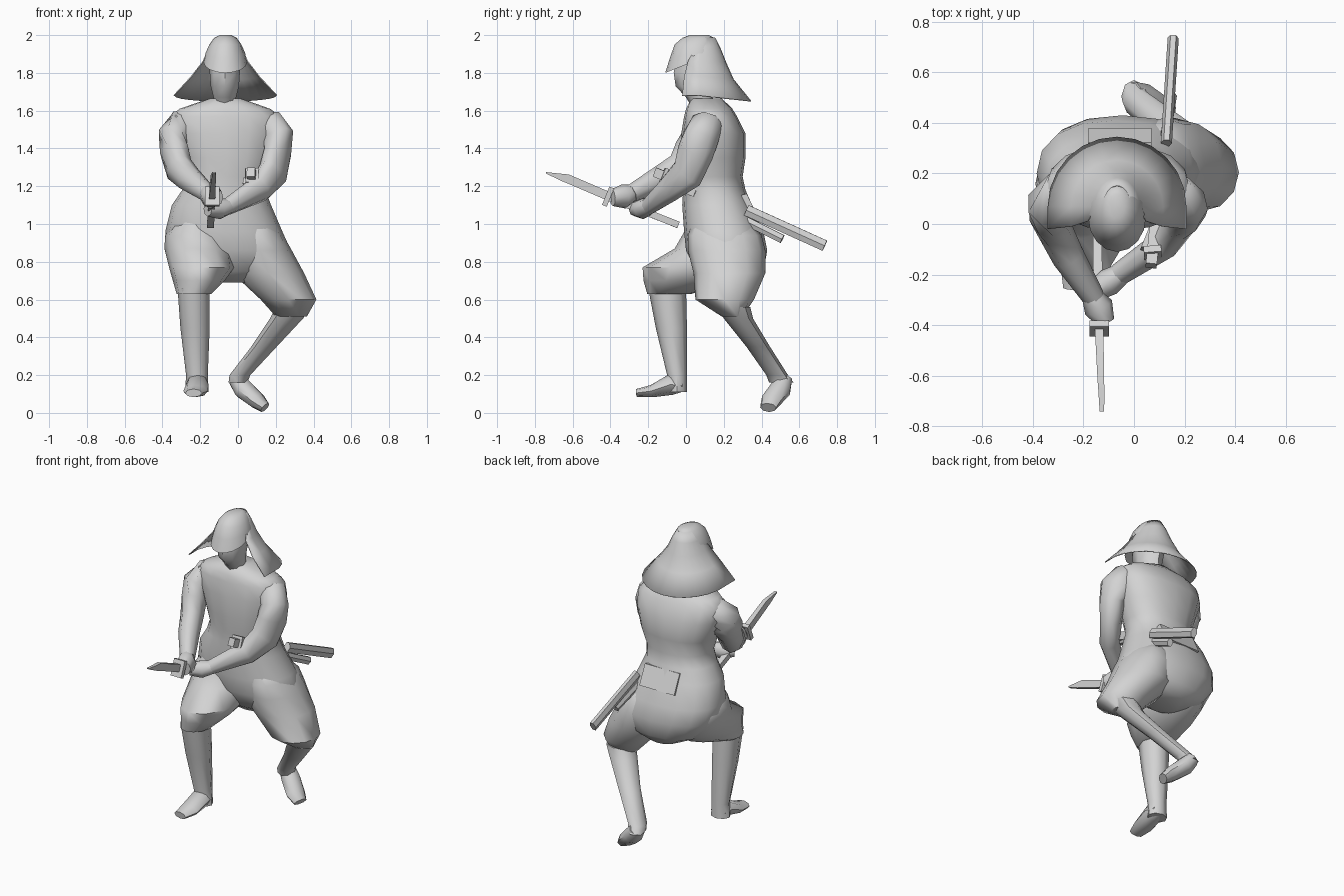
import bpy, bmesh, math
from mathutils import Vector

grey = bpy.data.materials.new("plain grey")
grey.diffuse_color = (0.65, 0.65, 0.65, 1)


def finish(name, bm, angle=50):
    """Turn a bmesh into a named, smooth-by-angle object."""
    bmesh.ops.recalc_face_normals(bm, faces=bm.faces)
    me = bpy.data.meshes.new(name)
    bm.to_mesh(me)
    bm.free()
    me.materials.append(grey)
    ob = bpy.data.objects.new(name, me)
    bpy.context.collection.objects.link(ob)
    bpy.ops.object.select_all(action='DESELECT')
    ob.select_set(True)
    bpy.context.view_layer.objects.active = ob
    bpy.ops.object.shade_smooth_by_angle(angle=math.radians(angle))
    return ob


def skin(name, rings, angle=50):
    """Bridge equal rings of points and cap both ends."""
    bm = bmesh.new()
    loops = [[bm.verts.new(p) for p in r] for r in rings]
    n = len(loops[0])
    for a, b in zip(loops, loops[1:]):
        for i in range(n):
            j = (i + 1) % n
            bm.faces.new((a[i], a[j], b[j], b[i]))
    bm.faces.new(loops[0])
    bm.faces.new(loops[-1])
    return finish(name, bm, angle)


def stack(name, levels, n=10, angle=50, power=1.0):
    """Rings from (z, x0, x1, y0, y1, rise along y); power under 1 is boxier."""
    def soft(v):
        return math.copysign(abs(v) ** power, v) if abs(v) > 1e-6 else 0.0
    rings = []
    for z, x0, x1, y0, y1, *tilt in levels:
        ring = []
        for i in range(n):
            a = 2 * math.pi * i / n
            y = (y0 + y1) / 2 + (y1 - y0) / 2 * soft(math.sin(a))
            x = (x0 + x1) / 2 + (x1 - x0) / 2 * soft(math.cos(a))
            ring.append((x, y, z + (y - y0) * (tilt[0] if tilt else 0)))
        rings.append(ring)
    return skin(name, rings, angle)


def tube(name, path, n=8, angle=50, turn=0.0):
    """Rings square to a path of (x, y, z, side radius, upright radius)."""
    pts = [Vector(p[:3]) for p in path]
    rings = []
    for k, p in enumerate(path):
        d = (pts[min(k + 1, len(pts) - 1)] - pts[max(k - 1, 0)]).normalized()
        side = d.cross(Vector((0, 0, 1))).normalized()
        up = side.cross(d)
        rings.append([pts[k] + side * p[3] * math.cos(turn + 2 * math.pi * i / n)
                      + up * p[4] * math.sin(turn + 2 * math.pi * i / n) for i in range(n)])
    return skin(name, rings, angle)


def bar(name, a, b, w, h):
    """Square-section bar of half sizes w and h."""
    s = math.sqrt(2)
    return tube(name, [(*a, w * s, h * s), (*b, w * s, h * s)], 4, 20, math.pi / 4)


# Torso and trouser seat in one body, then the head
stack("body", [(1.665, -.15, .015, .03, .19), (1.61, -.31, .17, .00, .245),
               (1.57, -.355, .225, -.01, .27), (1.48, -.345, .22, -.025, .315),
               (1.35, -.30, .19, -.025, .315), (1.25, -.265, .15, -.02, .30),
               (1.18, -.295, .145, -.015, .315), (1.10, -.35, .175, -.02, .35),
               (.96, -.385, .235, -.01, .41), (.86, -.37, .28, .00, .43),
               (.75, -.28, .24, .06, .41), (.69, -.15, .06, .14, .36)], 16, 70, .88)
stack("head", [(1.62, -.13, -.01, .03, .16), (1.67, -.13, -.01, .00, .14),
               (1.73, -.145, .005, -.055, .14), (1.80, -.15, .01, -.065, .16),
               (1.88, -.15, .01, -.05, .16)], 8)
stack("right_trouser_leg", [(1.02, -.33, -.12, .02, .28), (.94, -.385, -.06, -.02, .35),
                            (.87, -.39, -.03, -.06, .38), (.77, -.365, -.02, -.23, .35),
                            (.70, -.345, -.07, -.225, .25), (.63, -.325, -.14, -.205, .03)],
      12, 60)
stack("left_trouser_leg", [(1.02, .00, .17, .04, .33), (.94, -.02, .24, .01, .40),
                           (.86, -.05, .285, .01, .42), (.74, -.03, .35, .04, .42),
                           (.60, .12, .415, .05, .36), (.51, .20, .365, .19, .30)], 12, 60)

# Lower legs and feet
stack("right_shin", [(.66, -.32, -.15, -.20, .00), (.45, -.305, -.15, -.16, .005),
                     (.20, -.275, -.16, -.10, .005), (.11, -.28, -.155, -.10, .005)], 8)
tube("right_foot", [(-.217, -.02, .145, .05, .035), (-.215, -.08, .15, .06, .055),
                    (-.225, -.18, .115, .065, .033), (-.235, -.26, .105, .045, .022)])
stack("left_shin", [(.56, .20, .38, .16, .34), (.50, .17, .345, .20, .355),
                    (.35, .07, .205, .32, .445), (.20, -.045, .065, .425, .54),
                    (.16, -.05, .05, .44, .57)], 8)
tube("left_foot", [(-.01, .515, .18, .05, .045), (.03, .50, .125, .06, .055),
                   (.10, .45, .065, .06, .045), (.143, .435, .028, .045, .03)])

# Arms, bent towards the grip, with fists
tube("right_arm", [(-.22, .13, 1.54, .05, .05), (-.30, .115, 1.525, .09, .085),
                   (-.335, .08, 1.46, .09, .105), (-.335, .03, 1.38, .08, .10),
                   (-.31, -.03, 1.29, .07, .09), (-.26, -.13, 1.24, .065, .075),
                   (-.16, -.29, 1.16, .045, .05)], 8, 60)
tube("right_fist", [(-.17, -.28, 1.165, .04, .045), (-.14, -.33, 1.145, .06, .065),
                    (-.11, -.39, 1.14, .035, .045)])
tube("left_arm", [(.10, .12, 1.54, .05, .05), (.17, .11, 1.525, .09, .085),
                  (.205, .08, 1.46, .085, .105), (.21, .05, 1.38, .075, .10),
                  (.185, .01, 1.27, .065, .10), (.12, -.08, 1.19, .06, .075),
                  (-.06, -.20, 1.09, .045, .045)], 8, 60)
tube("left_fist", [(-.04, -.19, 1.095, .04, .04), (-.10, -.23, 1.08, .055, .055),
                   (-.16, -.27, 1.08, .04, .04)])

# Domed hat crown with a brow peak
cx = -.067
stack("hat_crown", [(1.80, cx - .115, cx + .115, -.11, .17, .4),
                    (1.88, cx - .105, cx + .105, -.085, .165, .2),
                    (1.95, cx - .085, cx + .085, -.06, .16), (1.985, cx - .06, cx + .06, -.02, .15),
                    (2.00, cx - .03, cx + .03, .02, .12)], 16, 60)

# Bell-shaped neck guard: open sheet around the sides and back
bm = bmesh.new()
rows = []
for z, rx, front, back, drop in ((1.985, .053, .06, .152, 0), (1.93, .086, .05, .18, 0),
                                 (1.86, .118, .01, .21, .005), (1.78, .180, -.01, .25, .015),
                                 (1.68, .272, -.02, .343, .03)):
    row = [bm.verts.new((cx + rx, front, z))]
    for i in range(13):
        a = math.pi * i / 12
        y = .07 + (back - .07) * math.sin(a)
        row.append(bm.verts.new((cx + rx * math.cos(a), y, z - drop * math.sin(a))))
    row.append(bm.verts.new((cx - rx, front, z)))
    rows.append(row)
for a, b in zip(rows, rows[1:]):
    for i in range(len(a) - 1):
        bm.faces.new((a[i], a[i + 1], b[i + 1], b[i]))
guard = finish("hat_neck_guard", bm, 60)
mod = guard.modifiers.new("thickness", 'SOLIDIFY')
mod.thickness = .006
mod.offset = 0

# Held sword: grip, hand guard and pointed blade
bar("sword_grip", (-.145, -.04, .995), (-.14, -.42, 1.145), .018, .018)
bar("sword_hand_guard", (-.137, -.40, 1.14), (-.137, -.425, 1.15), .038, .052)
skin("sword_blade", [[(x - w, y, lo), (x + w, y, lo), (x + w, y, hi), (x - w, y, hi)]
                     for x, y, lo, hi, w in ((-.138, -.41, 1.122, 1.172, .017),
                                             (-.131, -.62, 1.212, 1.262, .013),
                                             (-.129, -.66, 1.228, 1.266, .012),
                                             (-.127, -.742, 1.268, 1.275, .009))], 20)

# Two sheathed swords tucked through the waist
tube("long_scabbard", [(.128, .32, 1.073, .022, .034), (.155, .735, .885, .022, .034)], 6, 35)
tube("short_scabbard", [(.12, .32, 1.015, .02, .026), (.15, .51, .92, .02, .026)], 6, 35)
bar("long_hilt", (.068, -.165, 1.275), (.09, .06, 1.185), .022, .025)
bar("long_hilt_guard", (.073, -.10, 1.25), (.075, -.125, 1.26), .035, .04)
bar("short_hilt", (.04, -.10, 1.23), (.10, .05, 1.16), .014, .018)

# Folded panel lying flush on the slope at the back of the waist
skin("waist_panel", [[(x, .322, 1.16), (x, .380, 1.04), (x, .340, 1.03), (x, .28, 1.15)]
                     for x in (-.18, .07)], 20)
